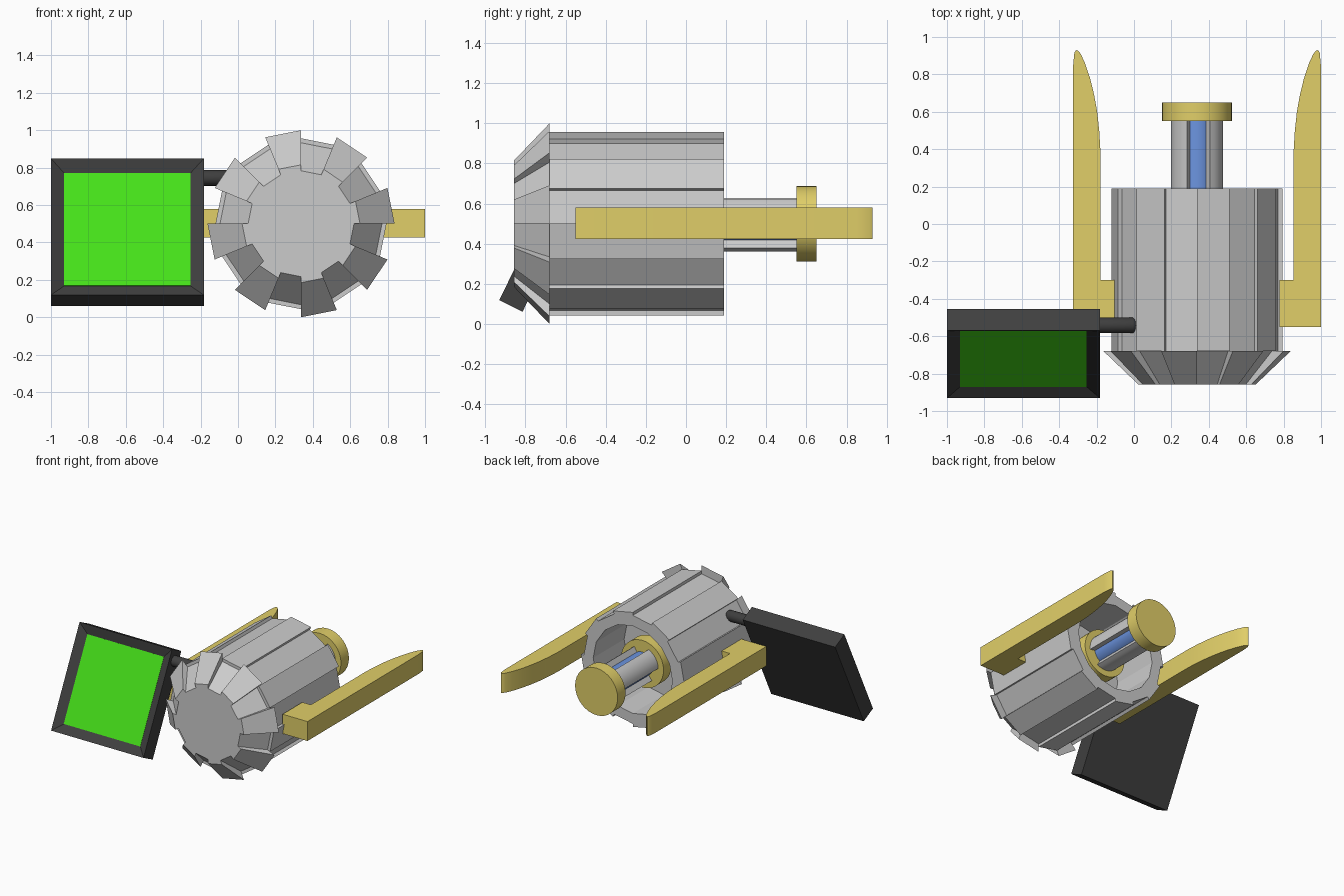
import bpy, bmesh, math
from mathutils import Matrix, Vector

if "Cube" in bpy.data.objects:
    bpy.data.objects.remove(bpy.data.objects["Cube"])

CX, CZ = 0.337, 0.5          # axis of the drum, running along y


def material(name, rgb):
    m = bpy.data.materials.new(name)
    m.diffuse_color = (*rgb, 1)
    m.use_nodes = True
    m.node_tree.nodes["Principled BSDF"].inputs["Base Color"].default_value = m.diffuse_color
    return m


GOLD = material("gold", (0.75, 0.62, 0.14))
DARK = material("dark", (0.05, 0.05, 0.05))
GREEN = material("green", (0.06, 0.75, 0.01))
BLUE = material("blue", (0.15, 0.3, 0.75))


def finish(name, bm, mat=None, smooth=False):
    bmesh.ops.recalc_face_normals(bm, faces=bm.faces)
    me = bpy.data.meshes.new(name)
    bm.to_mesh(me)
    bm.free()
    ob = bpy.data.objects.new(name, me)
    bpy.context.collection.objects.link(ob)
    if mat:
        me.materials.append(mat)
    if smooth:
        bpy.ops.object.select_all(action='DESELECT')
        ob.select_set(True)
        bpy.context.view_layer.objects.active = ob
        bpy.ops.object.shade_smooth_by_angle(angle=math.radians(35))
    return ob


def polar(r, deg):
    a = math.radians(deg)
    return CX + r * math.cos(a), CZ + r * math.sin(a)


def loft(name, rings, mat=None, smooth=False):
    """Join closed rings of equal length and cap both ends."""
    bm = bmesh.new()
    vs = [[bm.verts.new(p) for p in ring] for ring in rings]
    n = len(vs[0])
    for a, b in zip(vs, vs[1:]):
        for i in range(n):
            j = (i + 1) % n
            bm.faces.new((a[i], a[j], b[j], b[i]))
    bm.faces.new(vs[0])
    bm.faces.new(vs[-1])
    bmesh.ops.remove_doubles(bm, verts=bm.verts, dist=1e-5)
    return finish(name, bm, mat, smooth)


def prism_y(name, pts, y0, y1, mat=None, smooth=False):
    return loft(name, [[(x, y, z) for x, z in pts] for y in (y0, y1)], mat, smooth)


def disc(name, r, y0, y1, mat, n=32):
    return prism_y(name, [polar(r, 360 * i / n) for i in range(n)], y0, y1, mat, True)


# Drum: 16 panels with alternating radii, flared nose petals and a hollow back
def panel_ring(y, r_even, r_odd):
    ring = []
    for k in range(16):
        r = r_odd if k % 2 else r_even
        for a in (k, k + 1):
            x, z = polar(r, a * 22.5)
            ring.append((x, y, z))
    return ring


loft("drum", [panel_ring(*p) for p in (
    (-0.857, 0.315, 0.283), (-0.68, 0.5, 0.433), (-0.68, 0.433, 0.457),
    (0.19, 0.433, 0.457), (0.19, 0.35, 0.35), (-0.2, 0.35, 0.35))])

# Rear plunger: end cap, inner flange, blue core and three curved shells
disc("plunger_cap", 0.188, 0.55, 0.65, GOLD)
disc("inner_flange", 0.188, -0.03, 0.07, GOLD)
disc("flange_stem", 0.14, -0.2, -0.03, None)
disc("plunger_core", 0.095, 0.07, 0.55, BLUE)
for s in range(3):
    angles = [113 + 120 * s + 67 * i / 6 for i in range(7)]
    pts = [polar(0.14, a) for a in angles] + [polar(0.085, a) for a in reversed(angles)]
    prism_y("plunger_shell_%d" % (s + 1), pts, 0.07, 0.55, None, True)

# Side arms: curved blades with a foot against the drum, mirrored about the axis
blade = [(-0.105, -0.55), (-0.105, -0.3), (-0.18, -0.3), (-0.18, 0.4), (-0.186, 0.5),
         (-0.197, 0.6), (-0.213, 0.69), (-0.235, 0.78), (-0.262, 0.86), (-0.285, 0.91),
         (-0.3, 0.927), (-0.31, 0.93), (-0.319, 0.915), (-0.325, 0.85), (-0.325, -0.55)]
for name, side in (("left_arm", 1), ("right_arm", -1)):
    pts = [(CX + side * (x - CX), y) for x, y in blade]
    loft(name, [[(x, y, z) for x, y in pts] for z in (0.425, 0.58)], GOLD, True)

# Tilted monitor: dark case with recessed green screen
tilt = Matrix.Translation((-0.5915, -0.6925, 0.455)) @ Matrix.Rotation(math.radians(-26.3), 4, 'X')
W, D, H = 0.817, 0.13, 0.814
bm = bmesh.new()
bmesh.ops.create_cube(bm, size=1, matrix=Matrix.Diagonal((W, D, H, 1)))
bm.normal_update()
front = min(bm.faces, key=lambda f: f.calc_center_median().y)
bmesh.ops.inset_region(bm, faces=[front], thickness=0.07, use_even_offset=True)
for v in front.verts:
    v.co.y += 0.033
bm.transform(tilt)
finish("monitor_case", bm, DARK)

bm = bmesh.new()
bmesh.ops.create_cube(bm, size=1, matrix=tilt @ Matrix.Translation((0, -D / 2 + 0.034, 0))
                      @ Matrix.Diagonal((W - 0.141, 0.006, H - 0.141, 1)))
finish("monitor_screen", bm, GREEN)

# Rod joining the monitor to the drum, with a slightly rounded end
loft("monitor_rod", [[(x, -0.542 + r * math.cos(a), 0.745 + r * math.sin(a))
                      for a in [math.tau * i / 20 for i in range(20)]]
                     for x, r in ((-0.24, 0.042), (-0.005, 0.042), (0.005, 0.037), (0.01, 0.028))],
     DARK, True)
